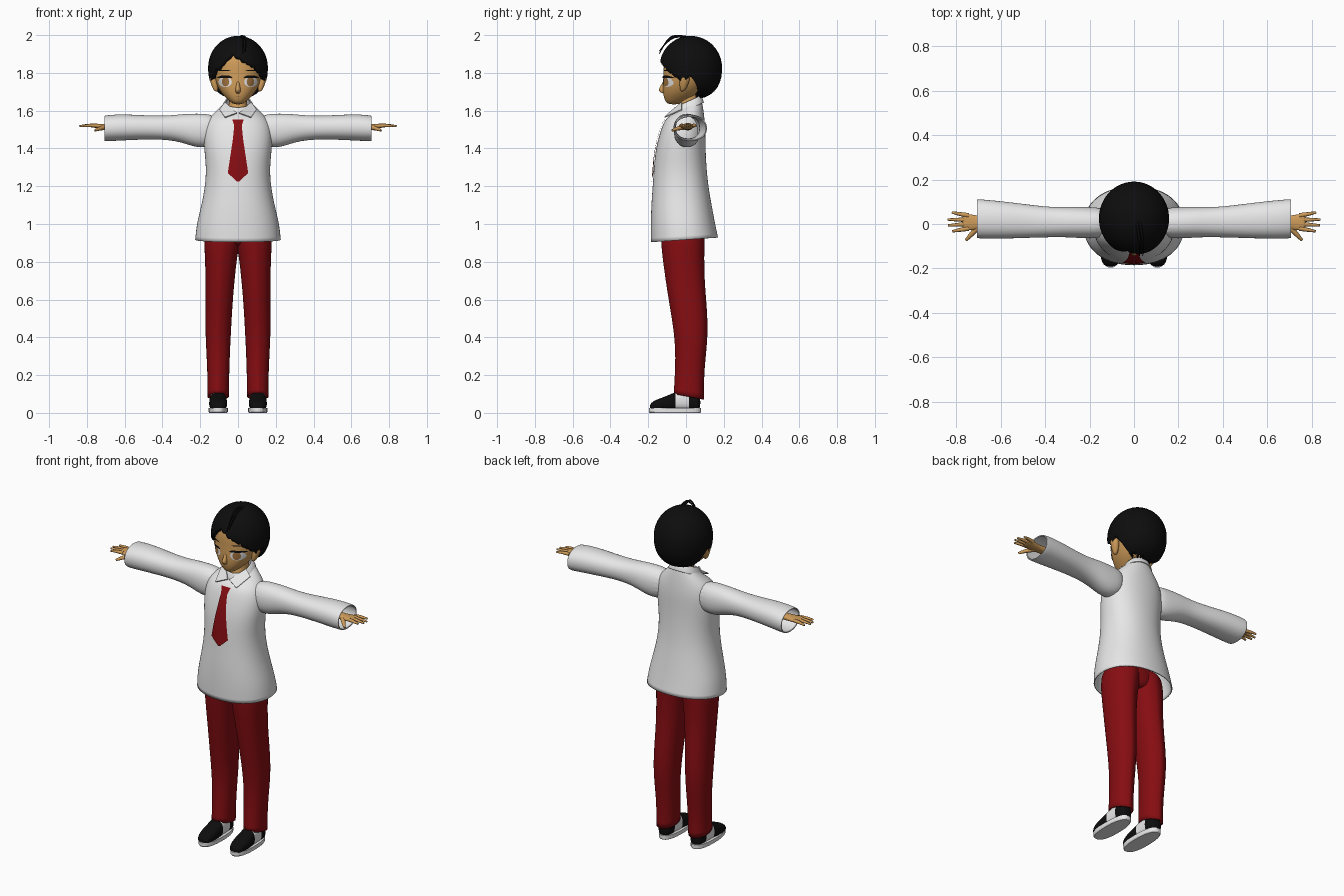
import bpy, bmesh, math, random
from mathutils import Vector
from mathutils.bvhtree import BVHTree

random.seed(4)
if "Cube" in bpy.data.objects:
    bpy.data.objects.remove(bpy.data.objects["Cube"])


def material(name, r, g, b):
    m = bpy.data.materials.new(name)
    m.use_nodes = True
    m.diffuse_color = (r, g, b, 1)
    node = m.node_tree.nodes["Principled BSDF"]
    node.inputs["Base Color"].default_value = (r, g, b, 1)
    node.inputs["Roughness"].default_value = 0.8
    return m


WHITE = material("white cloth", 0.8, 0.8, 0.8)
RED = material("dark red", 0.24, 0.004, 0.006)
SKIN = material("tan skin", 0.62, 0.33, 0.1)
BLACK = material("black", 0.004, 0.004, 0.004)
BROWN = material("brown iris", 0.36, 0.17, 0.05)


def finish(name, bm, mats, sub=0, thick=0.0, smooth=True):
    bmesh.ops.recalc_face_normals(bm, faces=bm.faces)
    for f in bm.faces:
        f.smooth = smooth
    me = bpy.data.meshes.new(name)
    bm.to_mesh(me)
    bm.free()
    for m in mats:
        me.materials.append(m)
    ob = bpy.data.objects.new(name, me)
    bpy.context.collection.objects.link(ob)
    if sub:
        mod = ob.modifiers.new("smooth", "SUBSURF")
        mod.levels = mod.render_levels = sub
    if thick:
        mod = ob.modifiers.new("thickness", "SOLIDIFY")
        mod.thickness = thick
        mod.offset = -1
    return ob


def loft(name, axis, rings, mats, side=1, n=20, power=2.2, caps=(1, 1), tilt=0.0,
         crease=0.0, sub=2, thick=0.0, rule=None):
    """Rings are (position on axis, a0, a1, b0, b1, optional tilt)."""
    bm = bmesh.new()
    loops = []
    for t, a0, a1, b0, b1, *own in rings:
        slope = own[0] if own else tilt
        loop = []
        for i in range(n):
            c, s = math.cos(2 * math.pi * i / n), math.sin(2 * math.pi * i / n)
            a = (a0 + a1) / 2 + (a1 - a0) / 2 * math.copysign(abs(c) ** (2 / power), c)
            b = (b0 + b1) / 2 + (b1 - b0) / 2 * math.copysign(abs(s) ** (2 / power), s)
            if abs(s) > 0.999:
                b += math.copysign(crease, s)
            p = {"x": (t, a, b), "y": (a, t, b), "z": (a, b, t + slope * b)}[axis]
            loop.append(bm.verts.new((p[0] * side, p[1], p[2])))
        loops.append(loop)
    for lo, hi in zip(loops, loops[1:]):
        for i in range(n):
            bm.faces.new((lo[i], lo[i - 1], hi[i - 1], hi[i]))
    for cap, loop in zip(caps, (loops[0], loops[-1])):
        if cap:
            bm.faces.new(loop)
    bm.normal_update()
    if rule:
        for f in bm.faces:
            f.material_index = rule(f.calc_center_median(), f.normal)
    return finish(name, bm, mats, sub, thick, sub > 0)


def tube(name, points, radii, mat, side=1):
    cu = bpy.data.curves.new(name, "CURVE")
    cu.dimensions = "3D"
    cu.bevel_depth = 1
    cu.bevel_resolution = 2
    cu.use_fill_caps = True
    sp = cu.splines.new("NURBS")
    sp.points.add(len(points) - 1)
    for p, co, r in zip(sp.points, points, radii):
        p.co = (co[0] * side, co[1], co[2], 1)
        p.radius = r
    sp.use_endpoint_u = True
    sp.order_u = 3
    cu.materials.append(mat)
    bpy.context.collection.objects.link(bpy.data.objects.new(name, cu))


def plate(name, target, rows, mat, side=1, lift=0.004, cols=8, steps=4):
    """Thin painted detail laid on the front of target; rows are (z, x0, x1)."""
    fine = [tuple(p + (q - p) * k / steps for p, q in zip(r0, r1))
            for r0, r1 in zip(rows, rows[1:]) for k in range(steps)] + [rows[-1]]
    bm = bmesh.new()
    grid = []
    for z, x0, x1 in fine:
        line = []
        for c in range(cols + 1):
            x = side * (x0 + (x1 - x0) * c / cols)
            hit = target.ray_cast(Vector((x, -1, z)), Vector((0, 1, 0)))[0]
            line.append(bm.verts.new((x, (hit.y if hit else -0.08) - lift, z)))
        grid.append(line)
    for lo, hi in zip(grid, grid[1:]):
        for c in range(cols):
            bm.faces.new((lo[c], lo[c + 1], hi[c + 1], hi[c]))
    finish(name, bm, [mat])


def oval(cx, cz, rx, rz, n=6):
    return [(cz + rz * math.cos(math.pi * k / n), cx - rx * math.sin(math.pi * k / n),
             cx + rx * math.sin(math.pi * k / n)) for k in range(n + 1)]


# Shirt body and collar
shirt = loft("shirt_body", "z", [
    (0.917, -.23, .23, -.188, .172, .07), (1.0, -.222, .222, -.189, .155, .05),
    (1.1, -.196, .196, -.186, .138), (1.2, -.176, .176, -.178, .12),
    (1.3, -.17, .17, -.172, .11), (1.4, -.182, .182, -.162, .105),
    (1.49, -.186, .186, -.138, .105), (1.555, -.165, .165, -.112, .1),
    (1.6, -.11, .11, -.082, .09, .3), (1.625, -.075, .075, -.065, .08, .5)],
    [WHITE], caps=(0, 0), thick=0.006)
loft("collar_band", "z", [(1.603, -.093, .093, -.08, .096, .42), (1.625, -.083, .083, -.075, .09, .45),
                          (1.645, -.068, .068, -.062, .078, .45)],
     [WHITE], caps=(0, 0), thick=0.006)
for side, tag in ((1, "left"), (-1, "right")):
    bm = bmesh.new()
    wing = [(.004, -.088, 1.585), (.068, -.112, 1.562), (.096, -.02, 1.603), (.068, -.02, 1.642)]
    bm.faces.new([bm.verts.new((x * side, y, z)) for x, y, z in wing])
    finish(tag + "_collar_wing", bm, [WHITE], thick=0.006, smooth=False)

# Head, nose and neck
head = loft("head", "z", [
    (1.632, -.024, .024, -.1, -.03), (1.662, -.06, .06, -.117, .03),
    (1.70, -.096, .096, -.124, .08), (1.75, -.12, .12, -.124, .12),
    (1.80, -.13, .13, -.12, .14), (1.87, -.13, .13, -.12, .15),
    (1.93, -.105, .105, -.085, .12), (1.965, -.05, .05, -.03, .07)], [SKIN])
loft("nose", "z", [(1.688, -.01, .01, -.123, -.1), (1.708, -.016, .016, -.153, -.1),
                   (1.73, -.011, .011, -.134, -.1), (1.76, -.008, .008, -.122, -.1)], [SKIN], n=10)
loft("neck", "z", [(1.5, -.07, .07, -.06, .07), (1.58, -.054, .054, -.056, .07),
                   (1.64, -.048, .048, -.035, .065), (1.72, -.05, .05, -.03, .07)], [SKIN])

bpy.context.view_layer.update()
deps = bpy.context.evaluated_depsgraph_get()
shirt_front = BVHTree.FromObject(shirt, deps)
face_front = BVHTree.FromObject(head, deps)

# Tie and mouth
plate("tie", shirt_front, [(1.553, -.03, .03), (1.52, -.02, .02), (1.45, -.027, .027),
                           (1.27, -.054, .054), (1.225, -.006, .006)], RED, lift=0.007)
plate("mouth", face_front, [(1.678, -.014, .014), (1.674, -.014, .014)], BROWN)

# Hair cap, whose lower edge height follows the angle from the front
EDGE = [(-180, 1.665), (-115, 1.675), (-102, 1.74), (-88, 1.785), (-72, 1.755), (-55, 1.80),
        (-38, 1.825), (-12, 1.90), (8, 1.87), (30, 1.835), (50, 1.80), (72, 1.755),
        (88, 1.785), (102, 1.74), (115, 1.675), (180, 1.665)]


def edge_height(deg):
    for (d0, z0), (d1, z1) in zip(EDGE, EDGE[1:]):
        if d0 <= deg <= d1:
            return z0 + (z1 - z0) * (deg - d0) / (d1 - d0)


bm = bmesh.new()
COLS, ROWS, MID, RAD = 90, 16, 1.828, 0.168
crown = bm.verts.new((0, .025, MID + RAD))
columns = []
for j in range(COLS):
    deg = -180 + 360 * j / COLS
    low = edge_height(deg) + random.uniform(-.008, .006)
    last = math.acos(max(-0.985, (low - MID) / RAD))
    col = []
    for i in range(1, ROWS + 1):
        u = math.cos(last * i / ROWS)
        p = 2.0 if u > 0 else 2.4
        r = (1 - abs(u) ** p) ** (1 / p)
        col.append(bm.verts.new((.158 * r * math.sin(math.radians(deg)),
                                 .025 - .166 * r * math.cos(math.radians(deg)), MID + RAD * u)))
    columns.append(col)
for j in range(COLS):
    a, b = columns[j - 1], columns[j]
    bm.faces.new((crown, a[0], b[0]))
    for i in range(ROWS - 1):
        bm.faces.new((a[i], a[i + 1], b[i + 1], b[i]))
finish("hair_cap", bm, [BLACK], thick=0.022)
for k, dx in enumerate((0, .014)):
    tube(f"hair_tuft_{k + 1}", [(.01 + dx, .03, 1.985), (.02 + dx, -.04, 2.0), (.03 + dx, -.1, 1.985 - dx),
                                (.025 + dx, -.142, 1.90 + dx)], (.006, .006, .005, .002), BLACK)

for side, tag in ((1, "left"), (-1, "right")):
    # Eyes, brows and ears
    plate(tag + "_eye_white", face_front, oval(.068, 1.752, .036, .028), WHITE, side, .003)
    plate(tag + "_iris", face_front, oval(.066, 1.753, .02, .025), BROWN, side, .005)
    plate(tag + "_upper_lash", face_front, [(1.785, .045, .09), (1.778, .03, .108), (1.773, .032, .112)],
          BLACK, side, .007)
    plate(tag + "_brow", face_front, [(1.815, .05, .1), (1.809, .035, .105)], BLACK, side, .004)
    loft(tag + "_ear", "z", [(1.70, .105, .125, -.03, -.01), (1.73, .105, .14, -.035, .01),
                             (1.775, .11, .155, -.035, .025), (1.80, .115, .145, -.02, .015)],
         [SKIN], side, n=12)

    # Sleeve and hand
    loft(tag + "_sleeve", "x", [
        (.10, -.06, .07, 1.42, 1.578), (.2, -.068, .078, 1.395, 1.587), (.29, -.06, .078, 1.43, 1.583),
        (.38, -.06, .076, 1.447, 1.573), (.5, -.064, .092, 1.447, 1.576),
        (.62, -.068, .106, 1.441, 1.583), (.70, -.066, .113, 1.437, 1.576), (.708, -.064, .112, 1.44, 1.573)],
        [WHITE], side, caps=(1, 0), thick=0.006)
    loft(tag + "_palm", "x", [
        (.55, -.02, .04, 1.49, 1.54), (.68, -.018, .035, 1.498, 1.532), (.72, -.03, .042, 1.5, 1.53),
        (.755, -.03, .048, 1.508, 1.532), (.775, -.024, .044, 1.512, 1.53)], [SKIN], side, n=12)
    tips = {"index": (-.02, .818, -.033), "middle": (0, .838, -.006),
            "ring": (.019, .84, .02), "little": (.038, .82, .052)}
    for finger, (y, tx, ty) in tips.items():
        tube(f"{tag}_{finger}_finger", [(.745, y, 1.52), (.785, (y + ty) / 2, 1.524), (tx, ty, 1.518)],
             (.011, .0095, .005), SKIN, side)
    tube(tag + "_thumb", [(.70, -.01, 1.512), (.73, -.045, 1.508), (.757, -.073, 1.495)],
         (.014, .012, .006), SKIN, side)

    # Trouser leg with pressed creases
    loft(tag + "_trouser_leg", "z", [
        (.088, .048, .163, -.062, .092, -.18), (.2, .046, .162, -.056, .092), (.32, .042, .168, -.052, .104),
        (.44, .036, .174, -.062, .114), (.58, .028, .172, -.086, .106), (.72, .016, .172, -.108, .094),
        (.86, .0, .178, -.126, .094), (.92, -.02, .18, -.13, .096), (1.02, -.02, .16, -.13, .09)],
        [RED], side, caps=(0, 1), crease=0.006, thick=0.005)

    # Shoe with pale side panels and a flat sole
    def panel(c, normal):
        return 1 if -.07 < c.y < .01 and abs(normal.x) > .45 else 0
    loft(tag + "_shoe_upper", "y", [
        (-.192, .08, .13, .015, .045), (-.172, .066, .146, .012, .064), (-.13, .056, .154, .012, .08),
        (-.09, .057, .153, .012, .095), (-.055, .06, .15, .012, .112), (-.02, .061, .149, .012, .118),
        (.015, .063, .147, .012, .118), (.05, .064, .146, .012, .112), (.077, .078, .132, .015, .095)],
        [BLACK, WHITE], side, power=2.5, rule=panel)
    loft(tag + "_shoe_sole", "z", [(0, .058, .152, -.192, .076), (.006, .054, .156, -.197, .08),
                                   (.026, .054, .156, -.197, .08)], [WHITE], side, n=36, power=2.4, sub=0)

# Trouser seat joining the legs
loft("trouser_seat", "z", [(.875, -.05, .05, -.085, .07), (.92, -.16, .16, -.118, .09),
                           (1.04, -.15, .15, -.12, .085)], [RED])
